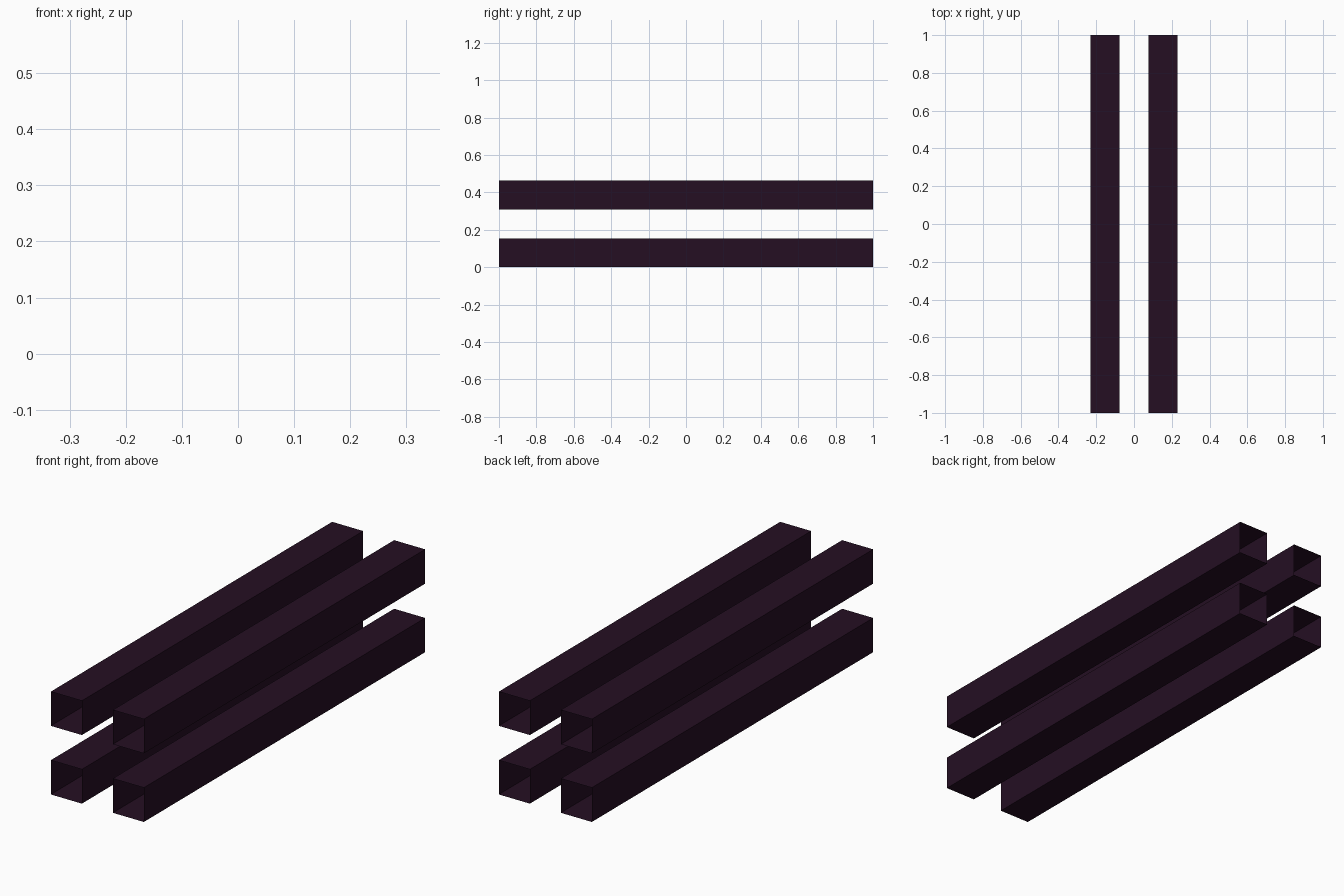
import bpy
import bmesh
from mathutils import Matrix

if "Cube" in bpy.data.objects:
    bpy.data.objects.remove(bpy.data.objects["Cube"])

SIDE = 0.1543    # width and height of each tube
LENGTH = 2.0

purple = bpy.data.materials.new("dark_purple")
purple.diffuse_color = (0.018, 0.0045, 0.0165, 1.0)
purple.use_nodes = True
purple.node_tree.nodes["Principled BSDF"].inputs["Base Color"].default_value = purple.diffuse_color


def open_tube(name, x, z):
    """Thin square tube along y, open at both ends."""
    bm = bmesh.new()
    bmesh.ops.create_cube(bm, size=1.0, matrix=Matrix.Diagonal((SIDE, LENGTH, SIDE, 1.0)))
    bm.normal_update()
    ends = [f for f in bm.faces if abs(f.normal.y) > 0.5]
    bmesh.ops.delete(bm, geom=ends, context='FACES_ONLY')
    mesh = bpy.data.meshes.new(name)
    bm.to_mesh(mesh)
    bm.free()
    mesh.materials.append(purple)
    obj = bpy.data.objects.new(name, mesh)
    obj.location = (x, 0.0, z)
    bpy.context.collection.objects.link(obj)


# Two by two stack, with gaps one tube wide
for level, z in (("lower", SIDE * 0.5), ("upper", SIDE * 2.5)):
    for side, x in (("left", -SIDE), ("right", SIDE)):
        open_tube(f"{level}_{side}_tube", x, z)
